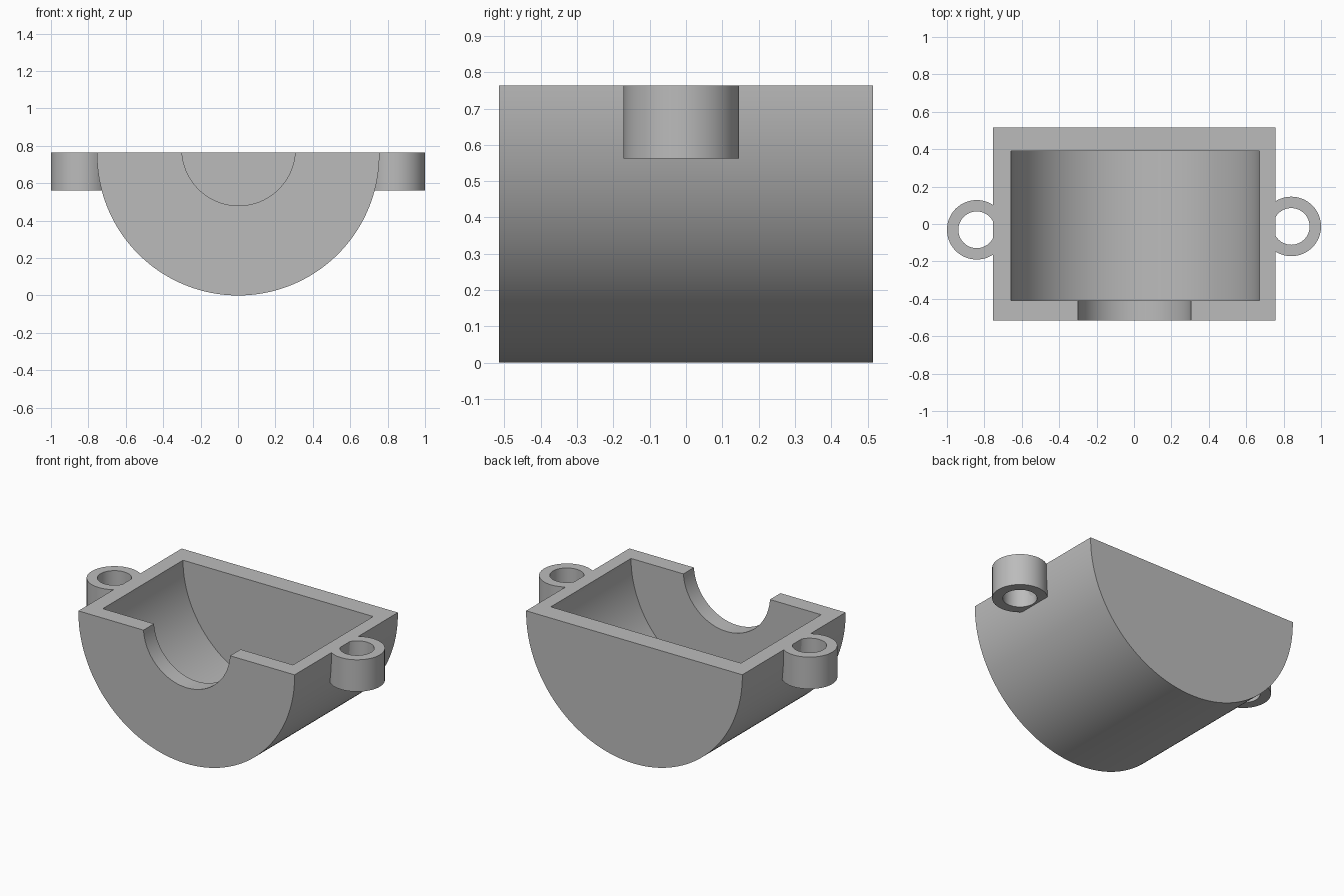
import bpy, bmesh
from math import pi, cos, sin, radians

if "Cube" in bpy.data.objects:
    bpy.data.objects.remove(bpy.data.objects["Cube"])

TOP = 0.763        # rim height
RADIUS = 0.755     # outer shell radius

grey = bpy.data.materials.new("plain_grey")
grey.use_nodes = True
grey.diffuse_color = (0.5, 0.5, 0.5, 1)
grey.node_tree.nodes["Principled BSDF"].inputs["Base Color"].default_value = (0.5, 0.5, 0.5, 1)


def new_object(name, bm):
    bmesh.ops.recalc_face_normals(bm, faces=bm.faces)
    mesh = bpy.data.meshes.new(name)
    bm.to_mesh(mesh)
    bm.free()
    mesh.materials.append(grey)
    obj = bpy.data.objects.new(name, mesh)
    bpy.context.collection.objects.link(obj)
    return obj


def trough(name, x, z, r, y0, y1, top, steps=96):
    """Half-round U profile with straight sides up to top, extruded along y."""
    bm = bmesh.new()
    arc = [(x + r * cos(pi + pi * i / steps), z + r * sin(pi + pi * i / steps))
           for i in range(steps + 1)]
    outline = [(x - r, top)] + arc + [(x + r, top)]
    face = bm.faces.new([bm.verts.new((px, y0, pz)) for px, pz in outline])
    swept = bmesh.ops.extrude_face_region(bm, geom=[face])["geom"]
    moved = [v for v in swept if isinstance(v, bmesh.types.BMVert)]
    bmesh.ops.translate(bm, verts=moved, vec=(0, y1 - y0, 0))
    return new_object(name, bm)


def ring(name, x, y, outer, inner, z0, z1, steps=64):
    """Upright tube made from a square section swept round its axis."""
    bm = bmesh.new()
    section = [(inner, z0), (outer, z0), (outer, z1), (inner, z1)]
    loops = []
    for i in range(steps):
        a = 2 * pi * i / steps
        loops.append([bm.verts.new((x + r * cos(a), y + r * sin(a), z)) for r, z in section])
    for i in range(steps):
        a, b = loops[i], loops[(i + 1) % steps]
        for k in range(4):
            n = (k + 1) % 4
            bm.faces.new((a[k], b[k], b[n], a[n]))
    return new_object(name, bm)


def cut(obj, cutter):
    mod = obj.modifiers.new("cut", "BOOLEAN")
    mod.operation = "DIFFERENCE"
    mod.solver = "EXACT"
    mod.object = cutter
    activate(obj)
    bpy.ops.object.modifier_apply(modifier=mod.name)


def activate(obj):
    bpy.ops.object.select_all(action="DESELECT")
    obj.select_set(True)
    bpy.context.view_layer.objects.active = obj


# Half-round shell, its cavity and the front notch
shell = trough("half_round_shell", 0.001, RADIUS, RADIUS, -0.515, 0.515, TOP)
cavity = trough("cavity_cutter", 0.007, TOP, 0.664, -0.41, 0.39, 1.0)
notch = trough("notch_cutter", 0.003, TOP + 0.02, 0.303, -0.6, -0.3, 1.0)
outside = trough("lug_trim_cutter", 0.001, RADIUS, RADIUS, -0.515, 0.515, 1.0)
cut(shell, cavity)
cut(shell, notch)

# Screw lugs on both sides, trimmed flush with the shell
left_lug = ring("left_lug", 0.841, -0.013, 0.159, 0.098, 0.562, TOP)
right_lug = ring("right_lug", -0.841, -0.031, 0.159, 0.098, 0.562, TOP)
for lug in (left_lug, right_lug):
    cut(lug, outside)

# Remove the spent cutters and smooth the round walls
for cutter in (cavity, notch, outside):
    bpy.data.objects.remove(cutter)
for part in (shell, left_lug, right_lug):
    activate(part)
    bpy.ops.object.shade_smooth_by_angle(angle=radians(30))
